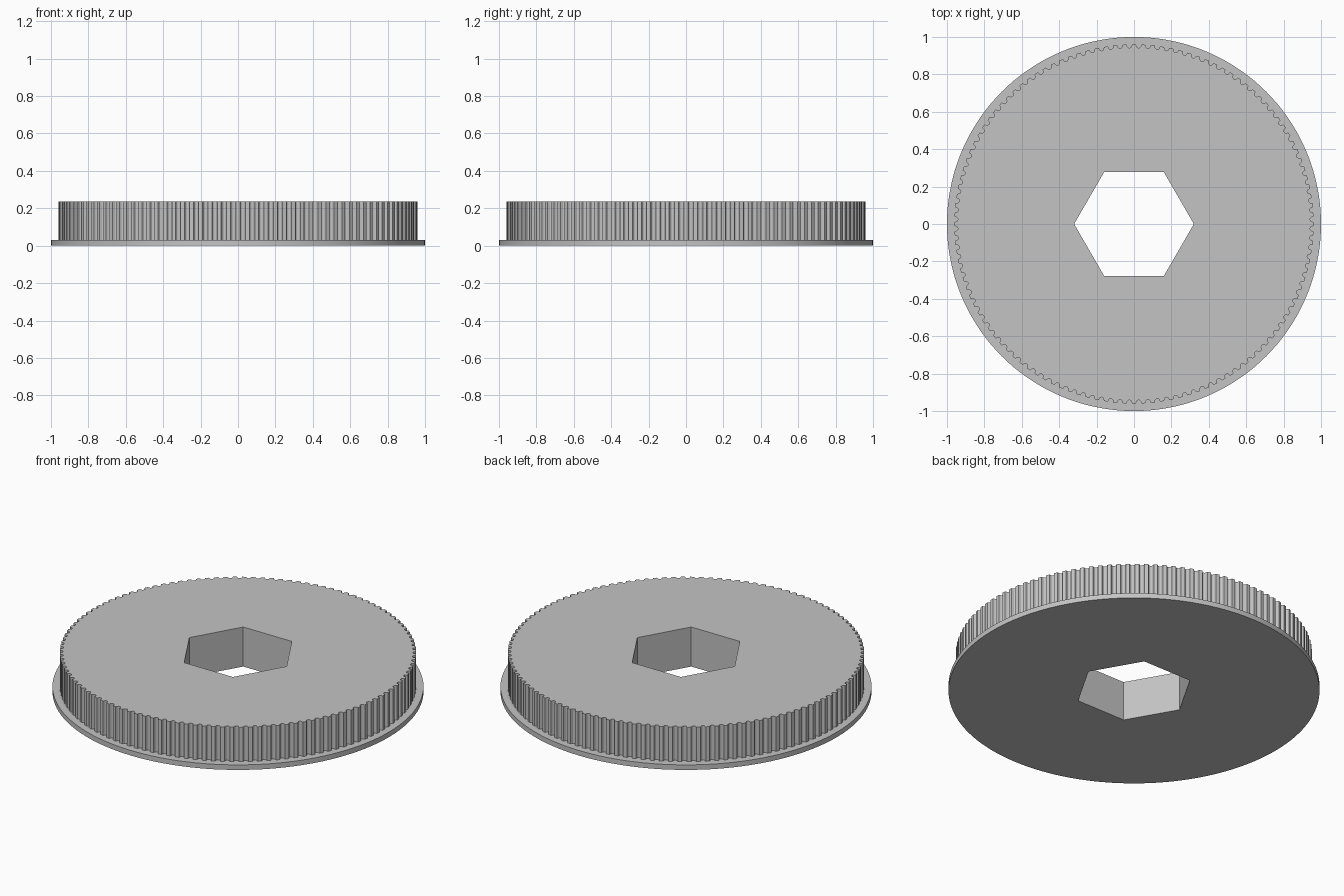
import bpy
import bmesh
from math import cos, sin, pi, radians

default_cube = bpy.data.objects.get("Cube")
if default_cube:
    bpy.data.objects.remove(default_cube, do_unlink=True)

FLANGE_TOP, HEIGHT = 0.03, 0.235
TEETH, TIP, DEPTH = 120, 0.96, 0.018
GROOVE = 0.29  # half width of a groove, as a share of the tooth pitch

grey = bpy.data.materials.new("plain grey")
grey.use_nodes = True
colour = (0.55, 0.55, 0.55, 1)
grey.diffuse_color = colour
grey.node_tree.nodes["Principled BSDF"].inputs["Base Color"].default_value = colour

bm = bmesh.new()


def ring(points, z):
    """Place one closed outline, given as (angle, radius), at height z."""
    return [bm.verts.new((r * cos(a), r * sin(a), z)) for a, r in points]


def wall(low, high):
    """Join two matching outlines with upright faces."""
    for i in range(len(low)):
        j = (i + 1) % len(low)
        bm.faces.new((low[i], low[j], high[j], high[i]))


def cap(outer, inner):
    """Fill the flat area between two outlines at one height."""
    edges = [bm.edges.get((loop[i - 1], loop[i]))
             for loop in (outer, inner) for i in range(len(loop))]
    bmesh.ops.triangle_fill(bm, edges=edges, use_beauty=True)


def polygon(sides, radius):
    return [(2 * pi * i / sides, radius) for i in range(sides)]


# Toothed outline: flat lands separated by rounded grooves
teeth = []
for tooth in range(TEETH):
    for step in range(7):
        t = step / 3 - 1
        angle = 2 * pi * (tooth + 0.5 + t * GROOVE) / TEETH
        teeth.append((angle, TIP - DEPTH * (1 - t * t) ** 0.5))

rim = polygon(144, 1.0)
bore = polygon(6, 0.32)

# Flange edge, toothed side and hexagonal bore
rim_low, rim_high = ring(rim, 0), ring(rim, FLANGE_TOP)
teeth_low, teeth_high = ring(teeth, FLANGE_TOP), ring(teeth, HEIGHT)
bore_low, bore_high = ring(bore, 0), ring(bore, HEIGHT)
for low, high in ((rim_low, rim_high), (teeth_low, teeth_high), (bore_low, bore_high)):
    wall(low, high)

# Underside, flange ledge and top face
cap(rim_low, bore_low)
cap(rim_high, teeth_low)
cap(teeth_high, bore_high)
bmesh.ops.recalc_face_normals(bm, faces=bm.faces)

mesh = bpy.data.meshes.new("toothed_pulley")
bm.to_mesh(mesh)
bm.free()
mesh.materials.append(grey)
pulley = bpy.data.objects.new("toothed_pulley", mesh)
bpy.context.collection.objects.link(pulley)

# Smooth rim, crisp teeth and bore
bpy.ops.object.select_all(action="DESELECT")
pulley.select_set(True)
bpy.context.view_layer.objects.active = pulley
bpy.ops.object.shade_smooth_by_angle(angle=radians(15))
